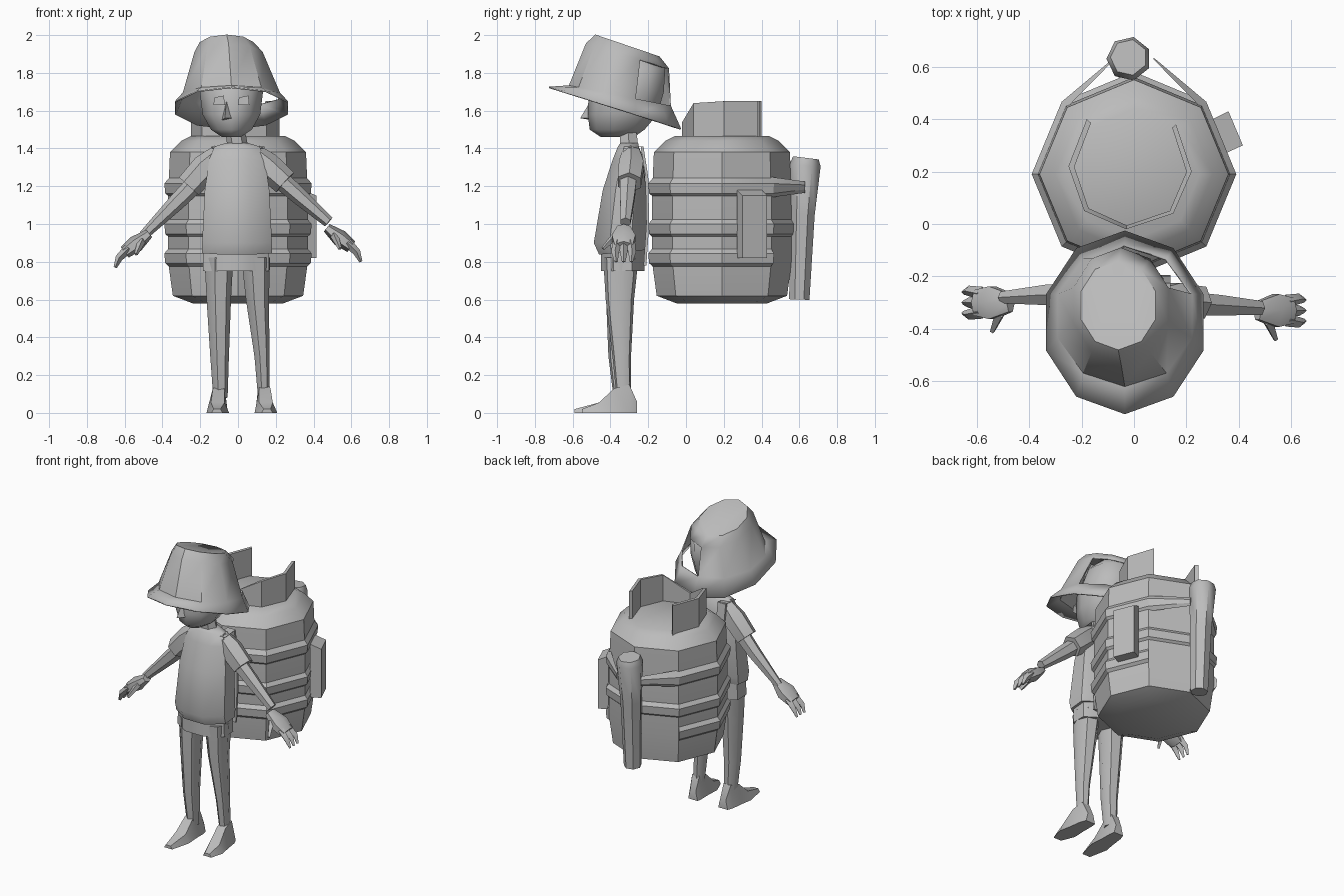
import bpy, math
from mathutils import Vector
from math import cos, sin, radians

cube = bpy.data.objects.get("Cube")
if cube:
    bpy.data.objects.remove(cube)

grey = bpy.data.materials.new("plain grey")
grey.use_nodes = True
COLOUR = (0.5, 0.5, 0.5, 1)
grey.diffuse_color = COLOUR
grey.node_tree.nodes["Principled BSDF"].inputs["Base Color"].default_value = COLOUR


def build(name, verts, faces, angle=40):
    mesh = bpy.data.meshes.new(name)
    mesh.from_pydata([tuple(v) for v in verts], [], faces)
    mesh.materials.append(grey)
    obj = bpy.data.objects.new(name, mesh)
    bpy.context.collection.objects.link(obj)
    bpy.ops.object.select_all(action='DESELECT')
    obj.select_set(True)
    bpy.context.view_layer.objects.active = obj
    bpy.ops.object.mode_set(mode='EDIT')
    bpy.ops.mesh.select_all(action='SELECT')
    bpy.ops.mesh.normals_make_consistent(inside=False)
    bpy.ops.object.mode_set(mode='OBJECT')
    bpy.ops.object.shade_smooth_by_angle(angle=radians(angle))
    return obj


def loft(name, rings, closed=True, caps=(True, True), skip=(), angle=40):
    """Skin equal-length rings; skip lists (ring, side) faces to leave open."""
    n = len(rings[0])
    sides = n if closed else n - 1
    faces = [(r * n + i, r * n + (i + 1) % n, (r + 1) * n + (i + 1) % n, (r + 1) * n + i)
             for r in range(len(rings) - 1) for i in range(sides) if (r, i) not in skip]
    if caps[0]:
        faces.append(tuple(range(n)))
    if caps[1]:
        faces.append(tuple(range((len(rings) - 1) * n, len(rings) * n)))
    return build(name, [v for ring in rings for v in ring], faces, angle)


def oval(x, y, z, rx, ry, n=8, slope=0, turn=0):
    """Level ring whose height can rise by slope along y."""
    ring = []
    for i in range(n):
        a = math.tau * i / n + radians(turn)
        ring.append(Vector((x + rx * cos(a), y + ry * sin(a), z + slope * ry * sin(a))))
    return ring


def limb(name, path, n=6, flat=1.0, angle=50):
    """Tube through (x, y, z, radius) points; flat squashes it along y."""
    pts = [Vector(p[:3]) for p in path]
    rings = []
    for i, p in enumerate(path):
        d = (pts[min(i + 1, len(pts) - 1)] - pts[max(i - 1, 0)]).normalized()
        u = d.cross(Vector((0, 1, 0))).normalized()
        w = u.cross(d)
        rings.append([pts[i] + p[3] * (u * cos(math.tau * k / n) + w * flat * sin(math.tau * k / n))
                      for k in range(n)])
    return loft(name, rings, angle=angle)


# Round pack
PACK_Y = 0.19
profile = [(0.58, 0.24), (0.62, 0.345), (0.80, 0.37), (1.15, 0.37),
           (1.38, 0.36), (1.44, 0.30), (1.465, 0.25)]
loft("pack_body", [oval(0, PACK_Y, z, r, r) for z, r in profile], angle=35)

# Open collar on top of the pack: low at the front, open at the back
collar = [(-0.18, 0.40, 1.65), (-0.25, 0.22, 1.65), (-0.19, 0.05, 1.64), (-0.03, -0.02, 1.54),
          (0.15, 0.04, 1.64), (0.22, 0.20, 1.65), (0.16, 0.38, 1.65)]
for part in ("rim_outer",):
    walls = []
    for x, y, top in collar:
        ix, iy = x * 0.91, PACK_Y + (y - PACK_Y) * 0.93
        walls.append([Vector(v) for v in ((x, y, 1.44), (x, y, top), (ix, iy, top), (ix, iy, 1.44))])
    loft("pack_collar", walls, angle=30)


# Ridged straps wrapped round the pack
def pack_band(name, z, height, angles, ends=()):
    section = [(0.36, 1), (0.39, 0.35), (0.385, -0.6), (0.36, -1)]
    rings = [[Vector((r * cos(radians(a)), PACK_Y + r * sin(radians(a)), z + h * height))
              for r, h in section] for a in angles]
    if ends:
        for index, x in ((0, -ends[0]), (len(rings), ends[0])):
            tip = [Vector((x * f, ends[1], z + h * 0.03)) for f, h in
                   ((0.9, 1), (1, 0.4), (1, -0.4), (0.9, -1))]
            rings.insert(index, tip) if index == 0 else rings.append(tip)
    loft(name, rings, angle=25)


around = list(range(135, 406, 45))
pack_band("upper_band", 1.195, 0.055, around, (0.08, 0.63))
pack_band("middle_band", 0.98, 0.055, list(range(90, 451, 45)))
pack_band("lower_band", 0.825, 0.055, around)

# Rolled tube behind the pack
limb("rolled_tube", [(-0.02, 0.60, 0.60, 0.055), (-0.02, 0.615, 1.05, 0.068),
                     (-0.02, 0.63, 1.31, 0.085), (-0.02, 0.635, 1.35, 0.07)], n=7)

# Side pouch
pouch = [[Vector((x, y, z)) for x, y in ((0.30, 0.40), (0.36, 0.43), (0.415, 0.30), (0.35, 0.27))]
         for z in (0.82, 1.15)]
pouch[1][0].z += 0.03
pouch[1][3].z += 0.03
loft("side_pouch", pouch, angle=20)

# Torso: shirt flaring to the hem, and shorts
loft("shirt", [oval(-0.005, y, z, rx, ry, 8, slope, 22.5) for z, y, rx, ry, slope in (
    (0.85, -0.34, 0.20, 0.13, 0.1), (0.90, -0.345, 0.20, 0.155, 0), (1.18, -0.325, 0.185, 0.125, 0),
    (1.34, -0.31, 0.16, 0.085, 0), (1.41, -0.305, 0.13, 0.06, 0), (1.43, -0.30, 0.06, 0.05, 0))])
loft("shorts", [oval(-0.01, -0.335, z, rx, 0.125, 8, 0, 22.5) for z, rx in ((0.75, 0.19), (0.9, 0.185))])
limb("neck", [(0, -0.30, 1.40, 0.055), (-0.02, -0.31, 1.52, 0.05)], n=6)

# Shoulder straps linking the back to the pack
for side, label in ((-1, "right"), (1, "left")):
    track = [(-0.34, 1.40), (-0.24, 1.41), (-0.215, 1.25), (-0.21, 1.0), (-0.225, 0.78)]
    loft(label + "_strap", [[Vector((side * x, y + t, z)) for x, t in
                             ((0.08, 0), (0.14, 0), (0.14, 0.015), (0.08, 0.015))] for y, z in track])

# Sleeves and arms
limb("right_sleeve", [(-0.09, -0.29, 1.38, 0.05), (-0.17, -0.28, 1.30, 0.075), (-0.26, -0.28, 1.20, 0.07)])
limb("left_sleeve", [(0.08, -0.29, 1.38, 0.05), (0.15, -0.29, 1.31, 0.075), (0.25, -0.30, 1.22, 0.07)])
limb("right_arm", [(-0.14, -0.28, 1.30, 0.055), (-0.32, -0.27, 1.12, 0.045), (-0.50, -0.28, 0.94, 0.026)])
limb("left_arm", [(0.14, -0.30, 1.31, 0.055), (0.32, -0.31, 1.15, 0.045), (0.48, -0.32, 1.01, 0.03)])

# Hands: palm, fingers and thumb
for label, s, dz, y in (("right", -1, -0.03, -0.30), ("left", 1, 0, -0.33)):
    limb(label + "_palm", [(s * 0.47, y, 0.98 + dz, 0.025), (s * 0.54, y, 0.925 + dz, 0.045),
                           (s * 0.60, y, 0.88 + dz, 0.035)], n=6, flat=1.6)
    for k in (-1, 0, 1):
        limb(label + "_finger", [(s * 0.58, y + k * 0.035, 0.90 + dz, 0.026),
                                 (s * 0.63, y + k * 0.045, 0.85 + dz, 0.02),
                                 (s * 0.65, y + k * 0.04, 0.80 + dz, 0.009)], n=4)
    limb(label + "_thumb", [(s * 0.51, y - 0.04, 0.94 + dz, 0.022), (s * 0.54, y - 0.11, 0.87 + dz, 0.01)], n=4)

# Legs
limb("right_leg", [(-0.105, -0.345, 0.82, 0.08), (-0.105, -0.35, 0.60, 0.068),
                   (-0.10, -0.355, 0.30, 0.052), (-0.095, -0.34, 0.08, 0.04)], n=7, flat=1.1)
limb("left_leg", [(0.09, -0.345, 0.82, 0.08), (0.10, -0.35, 0.60, 0.064),
                  (0.125, -0.34, 0.30, 0.042), (0.135, -0.33, 0.08, 0.032)], n=7, flat=1.2)

# Feet: wedge from heel to pointed toe
for label, x, s, toe in (("right", -0.095, -0.01, -0.59), ("left", 0.13, 0.015, -0.55)):
    slices = [(-0.26, 0.035, 0.06), (-0.30, 0.045, 0.15), (-0.38, 0.05, 0.13),
              (-0.46, 0.06, 0.055), (toe, 0.03, 0.02)]
    rings = []
    for i, (y, w, h) in enumerate(slices):
        c = x + s * i * 0.4
        rings.append([Vector(v) for v in ((c - w, y, 0), (c + w, y, 0),
                                          (c + w * 0.6, y, h), (c - w * 0.6, y, h))])
    loft(label + "_foot", rings, angle=30)

# Head with narrow chin, nose
loft("head", [oval(-0.035, y, z, rx, ry, 9, 0, 30) for z, y, rx, ry in (
    (1.46, -0.36, 0.05, 0.09), (1.50, -0.36, 0.11, 0.15), (1.58, -0.33, 0.155, 0.19),
    (1.70, -0.31, 0.17, 0.205), (1.82, -0.27, 0.15, 0.17), (1.90, -0.26, 0.07, 0.08))], angle=60)
build("nose", [(-0.06, -0.50, 1.66), (-0.085, -0.50, 1.55), (-0.02, -0.50, 1.56), (-0.07, -0.56, 1.56)],
      [(0, 1, 3), (0, 3, 2), (1, 2, 3), (0, 2, 1)], 10)
for x in (-0.10, 0.03):
    build("eye", [(x - 0.03, -0.515, 1.63), (x + 0.03, -0.515, 1.63), (x + 0.025, -0.512, 1.68),
                  (x - 0.025, -0.512, 1.67)], [(0, 1, 2, 3)])

# Hat: tilted crown and flaring brim, open on the left rear
hat = loft("hat", [oval(x, y, z, rx, ry, 10, slope, -18) for x, y, z, rx, ry, slope in (
    (-0.035, -0.375, 1.615, 0.315, 0.35, -0.32), (-0.035, -0.35, 1.68, 0.27, 0.27, -0.2),
    (-0.05, -0.31, 1.89, 0.19, 0.22, -0.30), (-0.06, -0.31, 1.945, 0.15, 0.17, -0.34))],
    caps=(False, True), skip=((1, 1), (1, 2)), angle=35)
solid = hat.modifiers.new("thickness", 'SOLIDIFY')
solid.thickness = 0.008
